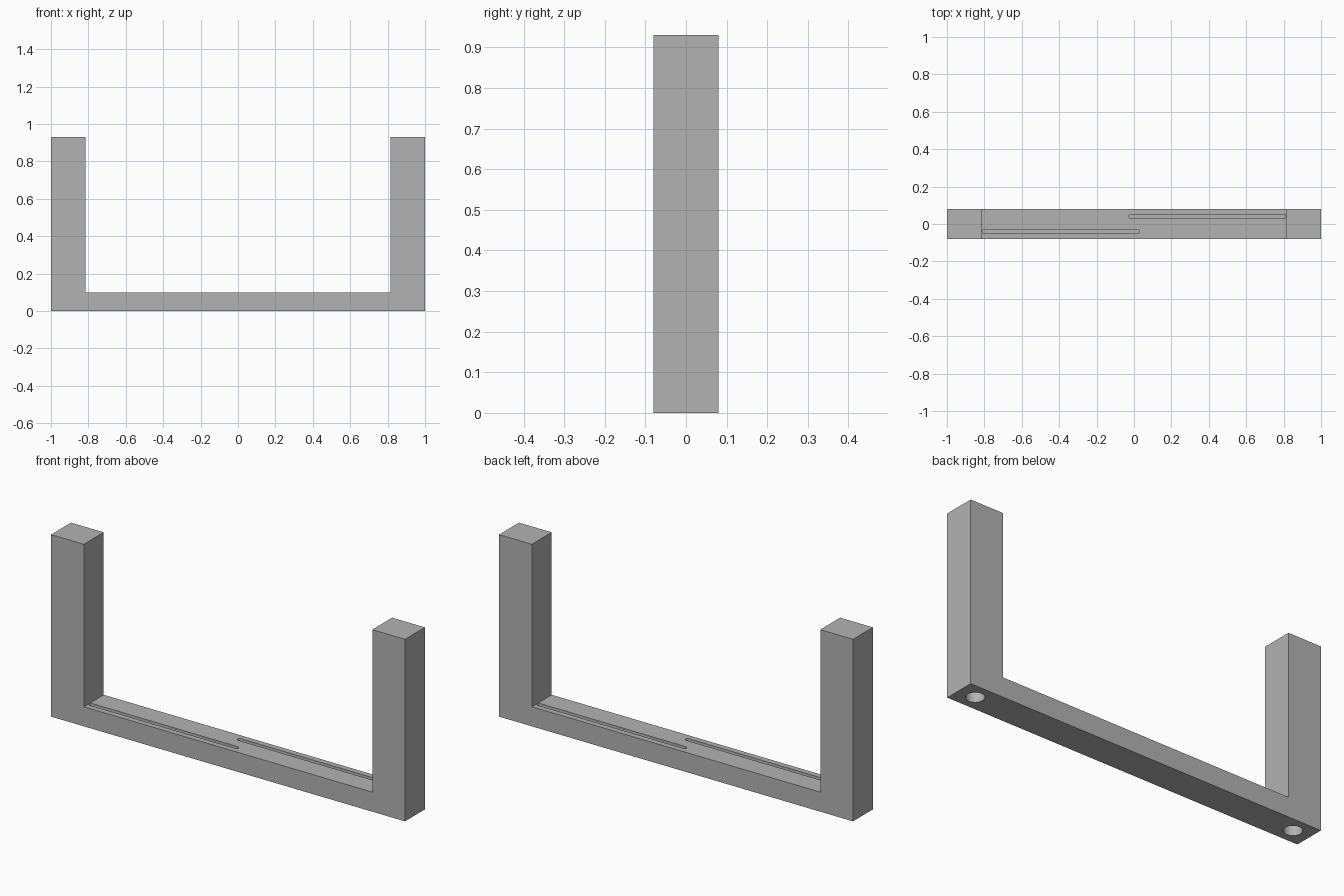
import bpy, bmesh, math

if "Cube" in bpy.data.objects:
    bpy.data.objects.remove(bpy.data.objects["Cube"])

grey = bpy.data.materials.new("plain grey")
grey.diffuse_color = (0.45, 0.45, 0.45, 1)
grey.use_nodes = True
grey.node_tree.nodes["Principled BSDF"].inputs["Base Color"].default_value = grey.diffuse_color


def prism(name, outline, vec, to_3d):
    """Extrude a closed 2D outline along vec."""
    bm = bmesh.new()
    face = bm.faces.new([bm.verts.new(to_3d(*p)) for p in outline])
    ext = bmesh.ops.extrude_face_region(bm, geom=[face])
    bmesh.ops.translate(bm, vec=vec, verts=[g for g in ext["geom"] if isinstance(g, bmesh.types.BMVert)])
    bmesh.ops.recalc_face_normals(bm, faces=bm.faces)
    mesh = bpy.data.meshes.new(name)
    bm.to_mesh(mesh)
    bm.free()
    mesh.materials.append(grey)
    obj = bpy.data.objects.new(name, mesh)
    bpy.context.collection.objects.link(obj)
    return obj


def capsule(x0, x1, y, r, n=12):
    """Slot outline with rounded ends; equal ends give a circle."""
    pts = []
    for cx, start in ((x1 - r, -math.pi / 2), (x0 + r, math.pi / 2)):
        for i in range(n + 1):
            a = start + math.pi * i / n
            pts.append((cx + r * math.cos(a), y + r * math.sin(a)))
    return pts


def circle(cx, cy, r, n=48):
    return [(cx + r * math.cos(math.tau * i / n), cy + r * math.sin(math.tau * i / n)) for i in range(n)]


# U-shaped frame: two posts joined by a base bar
W, D, H, BAR, INNER = 1.0, 0.08, 0.93, 0.10, 0.815
frame = prism("u_frame",
              [(-W, 0), (W, 0), (W, H), (INNER, H), (INNER, BAR),
               (-INNER, BAR), (-INNER, H), (-W, H)],
              (0, 2 * D, 0), lambda x, z: (x, -D, z))

# Grooves in the bar top and round holes under the posts
cutters = []
SLOT_DEPTH, HOLE_DEPTH = 0.04, 0.2
for side, s in (("left", -1), ("right", 1)):
    x0, x1 = sorted((s * -0.03, s * 0.812))
    cutters.append(prism(side + "_groove_cutter", capsule(x0, x1, s * 0.04, 0.011),
                         (0, 0, SLOT_DEPTH + 0.05), lambda x, y: (x, y, BAR - SLOT_DEPTH)))
    cutters.append(prism(side + "_hole_cutter", circle(s * 0.9075, 0, 0.043),
                         (0, 0, HOLE_DEPTH + 0.05), lambda x, y: (x, y, -0.05)))

bpy.context.view_layer.objects.active = frame
frame.select_set(True)
for c in cutters:
    mod = frame.modifiers.new(c.name, 'BOOLEAN')
    mod.operation = 'DIFFERENCE'
    mod.solver = 'EXACT'
    mod.object = c
    bpy.ops.object.modifier_apply(modifier=mod.name)
for c in cutters:
    bpy.data.objects.remove(c)

bpy.ops.object.shade_smooth_by_angle(angle=math.radians(30))
